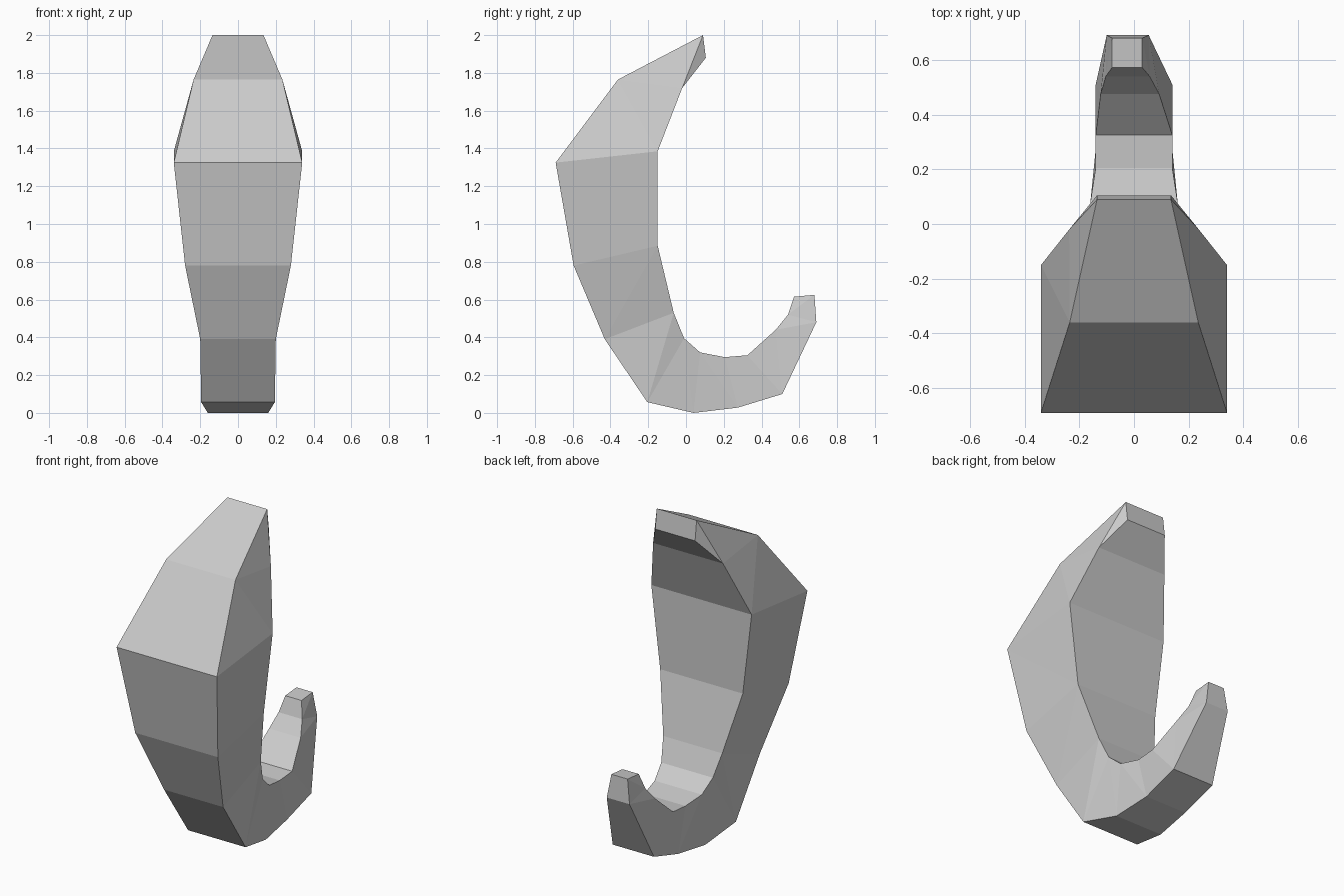
import bpy
import bmesh

cube = bpy.data.objects.get("Cube")
if cube:
    bpy.data.objects.remove(cube, do_unlink=True)

# Single plain grey material
grey = bpy.data.materials.new("plain grey")
grey.use_nodes = True
colour = (0.6, 0.6, 0.6, 1.0)
grey.diffuse_color = colour
grey.node_tree.nodes["Principled BSDF"].inputs["Base Color"].default_value = colour

# Outer and inner edges of the hook: y, z, half width, sideways shift
outer = [(0.09, 2.0, .135, 0), (-.36, 1.765, .235, 0), (-.69, 1.325, .34, 0),
         (-.595, .78, .28, 0), (-.43, .39, .2, 0), (-.205, .057, .195, 0),
         (.04, 0, .16, 0), (.275, .028, .14, 0), (.51, .1, .14, 0),
         (.69, .48, .077, -.023), (.68, .625, .055, -.025)]
inner = [(.105, 1.88, .135, 0), (-.02, 1.72, .237, 0), (-.15, 1.385, .34, 0),
         (-.15, .885, .28, 0), (-.065, .53, .2, 0), (-.01, .395, .175, 0),
         (.075, .32, .16, 0), (.205, .295, .14, 0), (.325, .305, .14, 0),
         (.475, .44, .107, -.015), (.54, .52, .08, -.023), (.572, .615, .055, -.025)]

bm = bmesh.new()


def edge_pairs(profile):
    """Right and left vertices along one edge of the hook."""
    return [[bm.verts.new((shift + s * w, y, z)) for s in (1, -1)]
            for y, z, w, shift in profile]


out_v, in_v = edge_pairs(outer), edge_pairs(inner)

# Outer back and inner throat bands
for row in (out_v, in_v):
    for a, b in zip(row, row[1:]):
        bm.faces.new((a[0], a[1], b[1], b[0]))

# Flat ends
for i in (0, -1):
    bm.faces.new((out_v[i][0], out_v[i][1], in_v[i][1], in_v[i][0]))

# Triangulated cheeks; one outer corner fans to two inner ones
rungs = [(i, i) for i in range(9)] + [(8, 9), (9, 10), (10, 11)]
for side in (0, 1):
    o = [v[side] for v in out_v]
    n = [v[side] for v in in_v]
    for (a, b), (c, d) in zip(rungs, rungs[1:]):
        if a == c:
            bm.faces.new((o[a], n[b], n[d]))
        elif a < 3:
            bm.faces.new((o[a], n[b], n[d]))
            bm.faces.new((o[a], n[d], o[c]))
        else:
            bm.faces.new((o[a], n[b], o[c]))
            bm.faces.new((n[b], n[d], o[c]))

bmesh.ops.recalc_face_normals(bm, faces=bm.faces)
mesh = bpy.data.meshes.new("curved_hook")
bm.to_mesh(mesh)
bm.free()
mesh.materials.append(grey)
hook = bpy.data.objects.new("curved_hook", mesh)
bpy.context.scene.collection.objects.link(hook)
